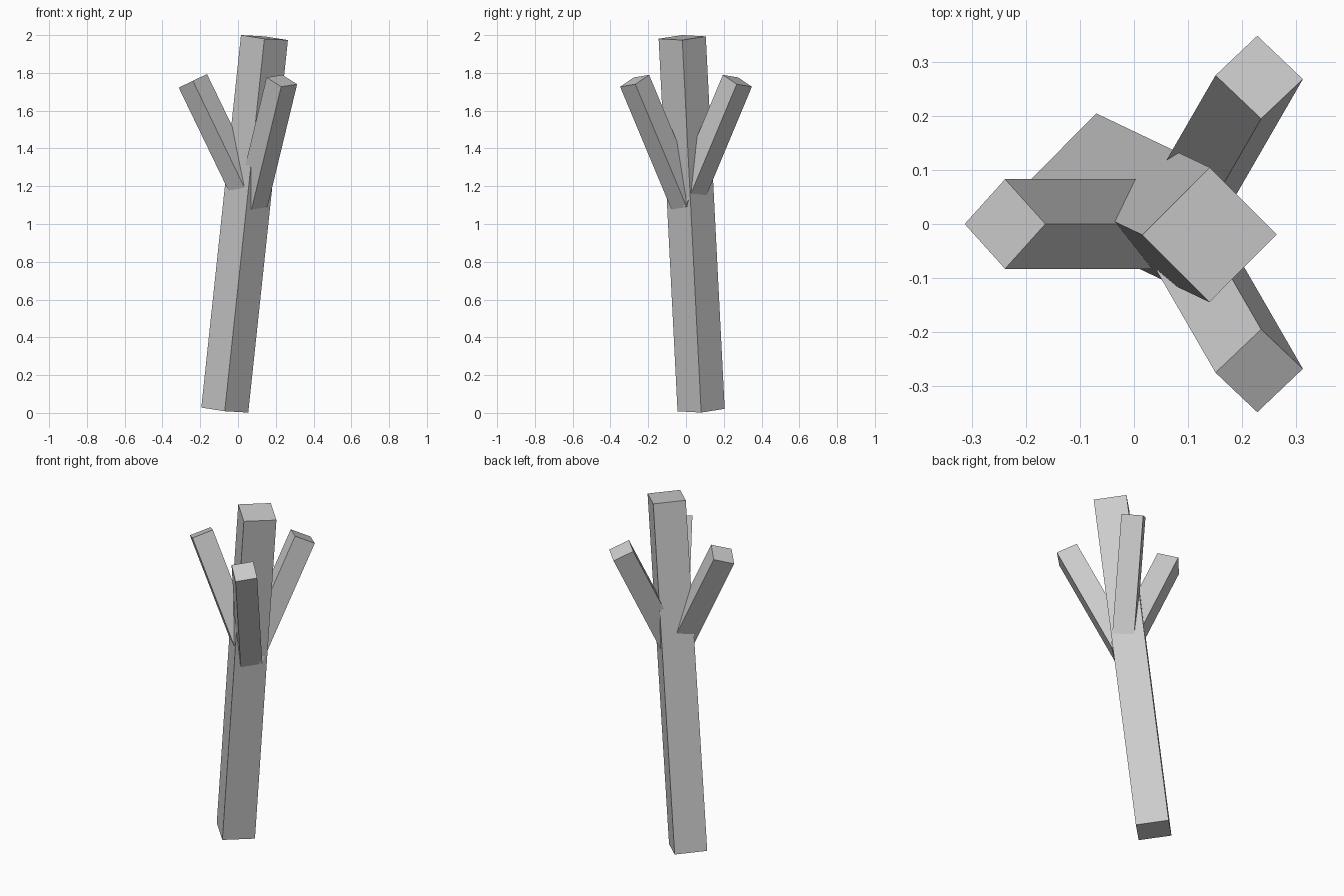
import bpy
import math
from mathutils import Vector

default = bpy.data.objects.get("Cube")
if default:
    bpy.data.objects.remove(default, do_unlink=True)

# Single plain grey material
grey = bpy.data.materials.new("light_grey")
grey.use_nodes = True
colour = (0.6, 0.6, 0.6, 1)
grey.diffuse_color = colour
grey.node_tree.nodes["Principled BSDF"].inputs["Base Color"].default_value = colour


def limb(name, start, end, radius):
    """Four-sided beam running between two points, corners on the x and y axes."""
    start, end = Vector(start), Vector(end)
    axis = end - start
    bpy.ops.mesh.primitive_cylinder_add(vertices=4, radius=radius, depth=axis.length)
    obj = bpy.context.object
    obj.name = name
    obj.location = (start + end) / 2
    obj.rotation_mode = 'QUATERNION'
    obj.rotation_quaternion = Vector((0, 0, 1)).rotation_difference(axis)
    obj.data.materials.append(grey)
    return obj


# Leaning trunk
limb("trunk", (-0.07, 0.08, 0.015), (0.14, -0.02, 1.987), 0.125)

# Three branches fanning out evenly from one fork
fork = Vector((0.075, 0, 1.108))
reach, rise = 0.314, 0.65
for name, degrees in (("back_branch", 60), ("right_branch", 180), ("front_branch", 300)):
    a = math.radians(degrees)
    tip = fork + Vector((reach * math.cos(a), reach * math.sin(a), rise))
    limb(name, fork, tip, 0.083)
